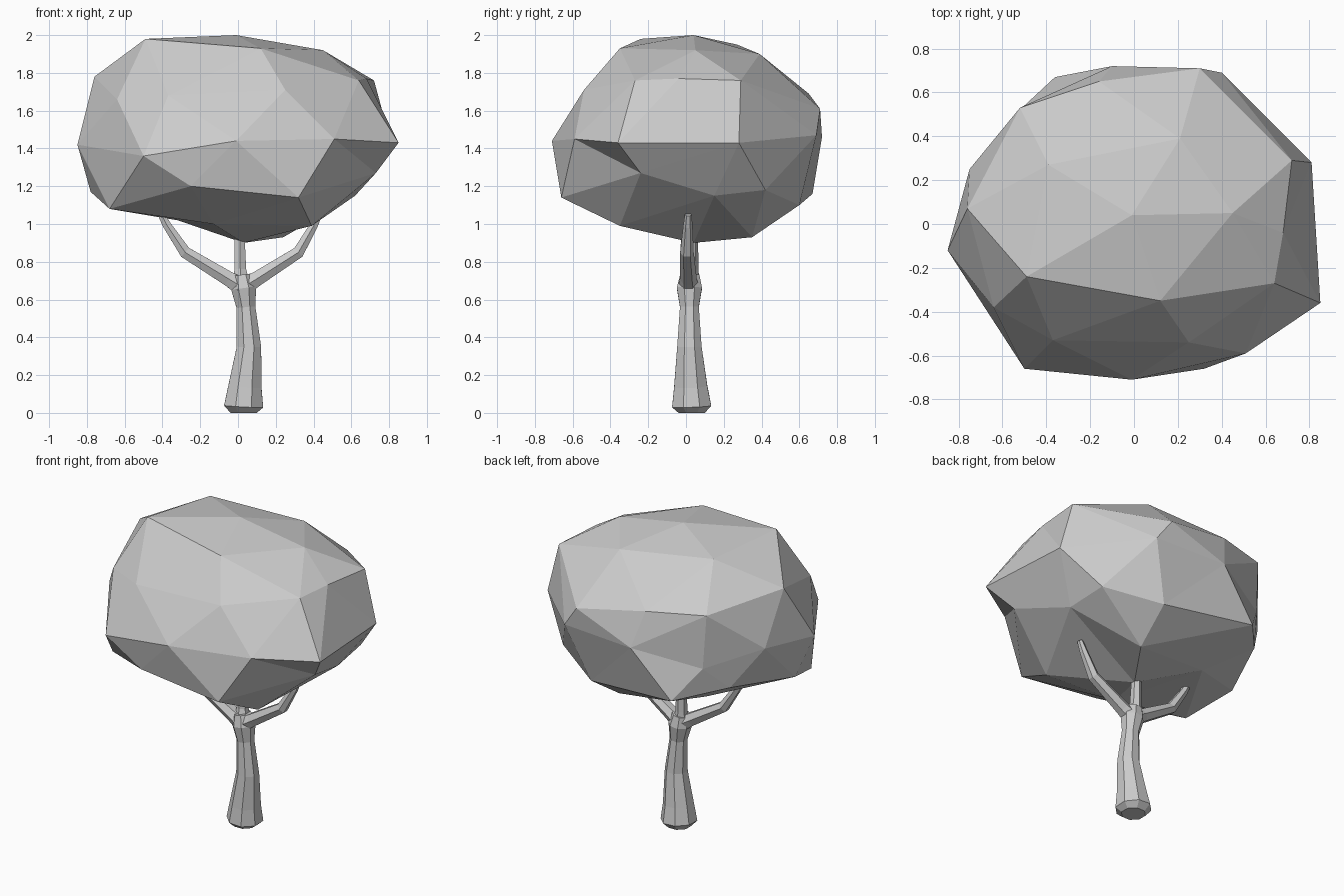
import bpy, bmesh, math
from mathutils import Vector


def finish(name, bm):
    bmesh.ops.recalc_face_normals(bm, faces=bm.faces)
    me = bpy.data.meshes.new(name)
    bm.to_mesh(me)
    bm.free()
    ob = bpy.data.objects.new(name, me)
    bpy.context.collection.objects.link(ob)
    return ob


def tube(name, path, sides):
    """Faceted tube through (x, y, z, radius) stations, capped at both ends."""
    bm = bmesh.new()
    pts = [Vector(p[:3]) for p in path]
    rings = []
    for i, p in enumerate(pts):
        d = (pts[min(i + 1, len(pts) - 1)] - pts[max(i - 1, 0)]).normalized()
        u = d.cross(Vector((0, 1, 0))).normalized()
        v = d.cross(u)
        r = path[i][3]
        rings.append([bm.verts.new(p + r * (math.cos(a) * u + math.sin(a) * v))
                      for a in [2 * math.pi * (k + 0.5) / sides for k in range(sides)]])
    for a, b in zip(rings, rings[1:]):
        for k in range(sides):
            n = (k + 1) % sides
            bm.faces.new((a[k], a[n], b[n], b[k]))
    bm.faces.new(rings[0])
    bm.faces.new(rings[-1])
    return finish(name, bm)


# Trunk with a flared foot, leaning slightly and narrowing to the fork
tube("trunk", [(.03, .03, .0, .075), (.03, .03, .035, .112), (.037, .025, .14, .095),
               (.058, .018, .35, .07), (.042, .018, .56, .054), (.03, .018, .66, .072),
               (.02, .02, .73, .055)], 8)

# Three branches reaching into the crown
tube("branch_left", [(.05, .015, .65, .06), (-.05, .012, .71, .045), (-.28, .005, .85, .036),
                     (-.38, .005, 1.0, .025), (-.42, .005, 1.08, .02)], 6)
tube("branch_right", [(.0, .015, .65, .06), (.10, .012, .71, .045), (.32, .005, .85, .036),
                      (.40, .01, .99, .025), (.43, .012, 1.05, .018)], 6)
tube("branch_middle", [(.02, .02, .66, .055), (.012, .03, .76, .036), (.008, .035, 1.0, .028)], 6)

# Crown: lumpy faceted blob, stations from top to bottom
crown = [
    (-.01, .04, 2.0), (-.49, -.24, 1.98), (.45, .05, 1.92), (.12, -.35, 1.93),
    (-.39, .27, 1.95), (.21, .39, 1.90),
    (-.76, .07, 1.78), (.72, .29, 1.76), (.64, -.27, 1.76), (.68, -.04, 1.77),
    (-.64, -.38, 1.66), (.25, -.54, 1.71), (-.37, -.53, 1.68),
    (-.52, .53, 1.71), (-.16, .65, 1.69), (.30, .71, 1.61),
    (-.85, -.12, 1.42), (.85, -.36, 1.43), (.81, .28, 1.43), (.51, -.59, 1.45),
    (-.50, -.66, 1.36), (-.01, -.71, 1.44), (-.75, .25, 1.45), (-.10, .72, 1.46),
    (.40, .69, 1.47), (-.50, .54, 1.36),
    (.73, -.24, 1.27), (.62, .15, 1.15), (.60, .42, 1.18), (.32, -.66, 1.14),
    (-.25, -.65, 1.20), (-.68, -.33, 1.08), (-.78, -.02, 1.17), (-.36, .67, 1.16),
    (.27, .60, 1.10), (-.60, .40, 1.21),
    (.39, -.35, .99), (.24, .35, .93), (.03, .04, .90), (-.13, -.33, 1.0), (-.32, .25, 1.02)]

# Wrap the points on a unit sphere, then move each one out to its real place
centre = Vector((0, 0, 1.45))
bm = bmesh.new()
home = {}
for c in crown:
    o = Vector(c) - centre
    v = bm.verts.new(Vector((o.x / .85, o.y / .71, o.z / .55)).normalized())
    home[v] = Vector(c)
bmesh.ops.convex_hull(bm, input=bm.verts)
for v in bm.verts:
    v.co = home[v]
finish("crown", bm)
